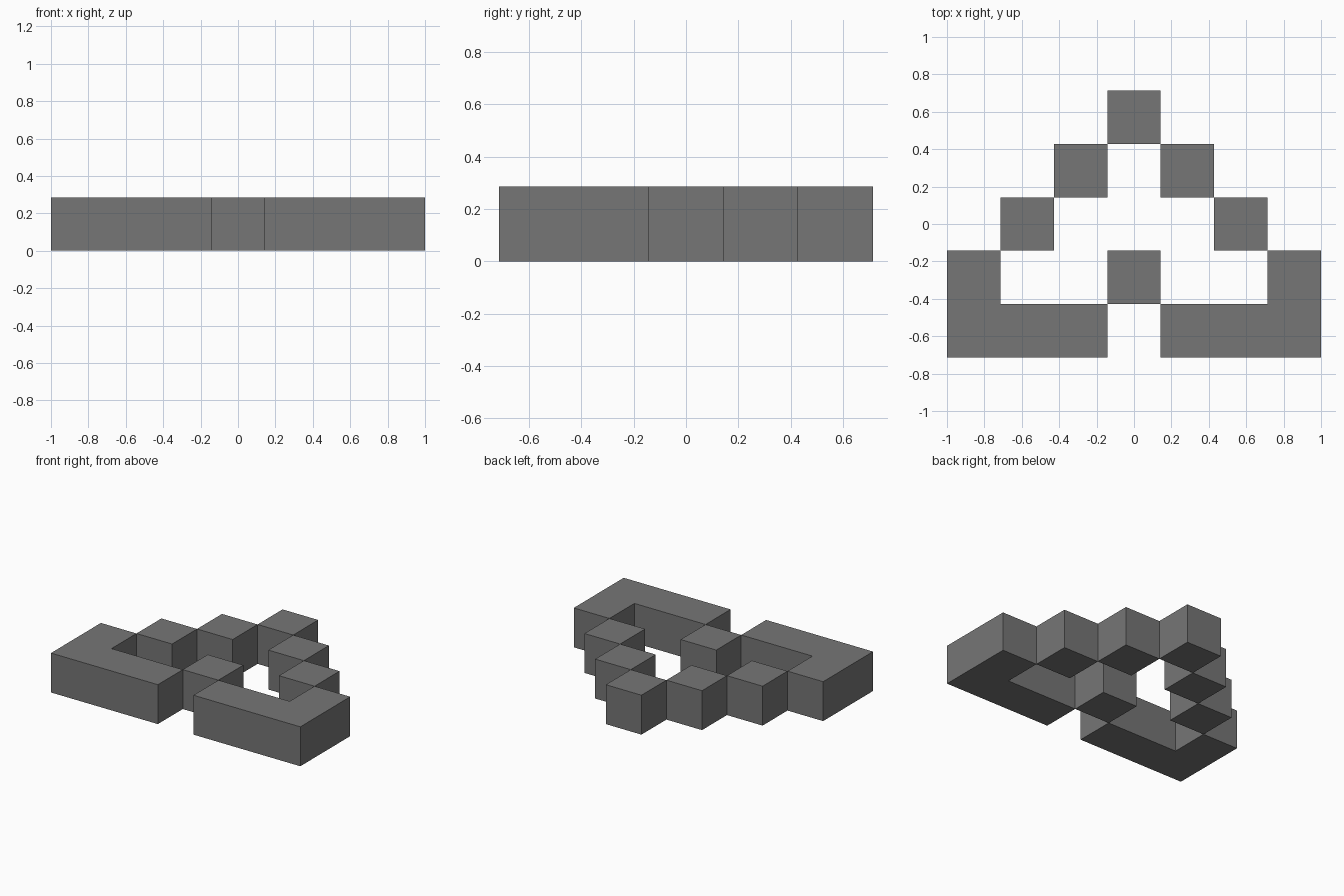
import bpy
import bmesh

CELL = 2 / 7  # every part is built on a square grid of this size

cube = bpy.data.objects.get("Cube")
if cube:
    bpy.data.objects.remove(cube, do_unlink=True)

grey = bpy.data.materials.new("dark_grey")
grey.use_nodes = True
colour = (0.18, 0.18, 0.18, 1)
grey.diffuse_color = colour
bsdf = next(n for n in grey.node_tree.nodes if n.type == "BSDF_PRINCIPLED")
bsdf.inputs["Base Color"].default_value = colour


def prism(name, outline):
    """Extrude an outline, given in grid cells, one cell upwards."""
    bm = bmesh.new()
    base = bm.faces.new([bm.verts.new((x * CELL, y * CELL, 0)) for x, y in outline])
    extruded = bmesh.ops.extrude_face_region(bm, geom=[base], use_keep_orig=True)
    top = [v for v in extruded["geom"] if isinstance(v, bmesh.types.BMVert)]
    bmesh.ops.translate(bm, verts=top, vec=(0, 0, CELL))
    bmesh.ops.recalc_face_normals(bm, faces=bm.faces)
    mesh = bpy.data.meshes.new(name)
    bm.to_mesh(mesh)
    bm.free()
    mesh.materials.append(grey)
    obj = bpy.data.objects.new(name, mesh)
    bpy.context.collection.objects.link(obj)
    return obj


def block(name, x, y):
    h = 0.5
    return prism(name, [(x - h, y - h), (x + h, y - h), (x + h, y + h), (x - h, y + h)])


# Mirrored sides: L-shaped front corner and two stepped blocks
corner = [(0.5, -2.5), (3.5, -2.5), (3.5, -0.5), (2.5, -0.5), (2.5, -1.5), (0.5, -1.5)]
for side, s in (("left", 1), ("right", -1)):
    prism(side + "_front_corner", [(s * x, y) for x, y in corner])
    block(side + "_lower_step", s * 2, 0)
    block(side + "_upper_step", s, 1)

# Blocks on the centre line
block("back_tip", 0, 2)
block("front_notch_block", 0, -1)
